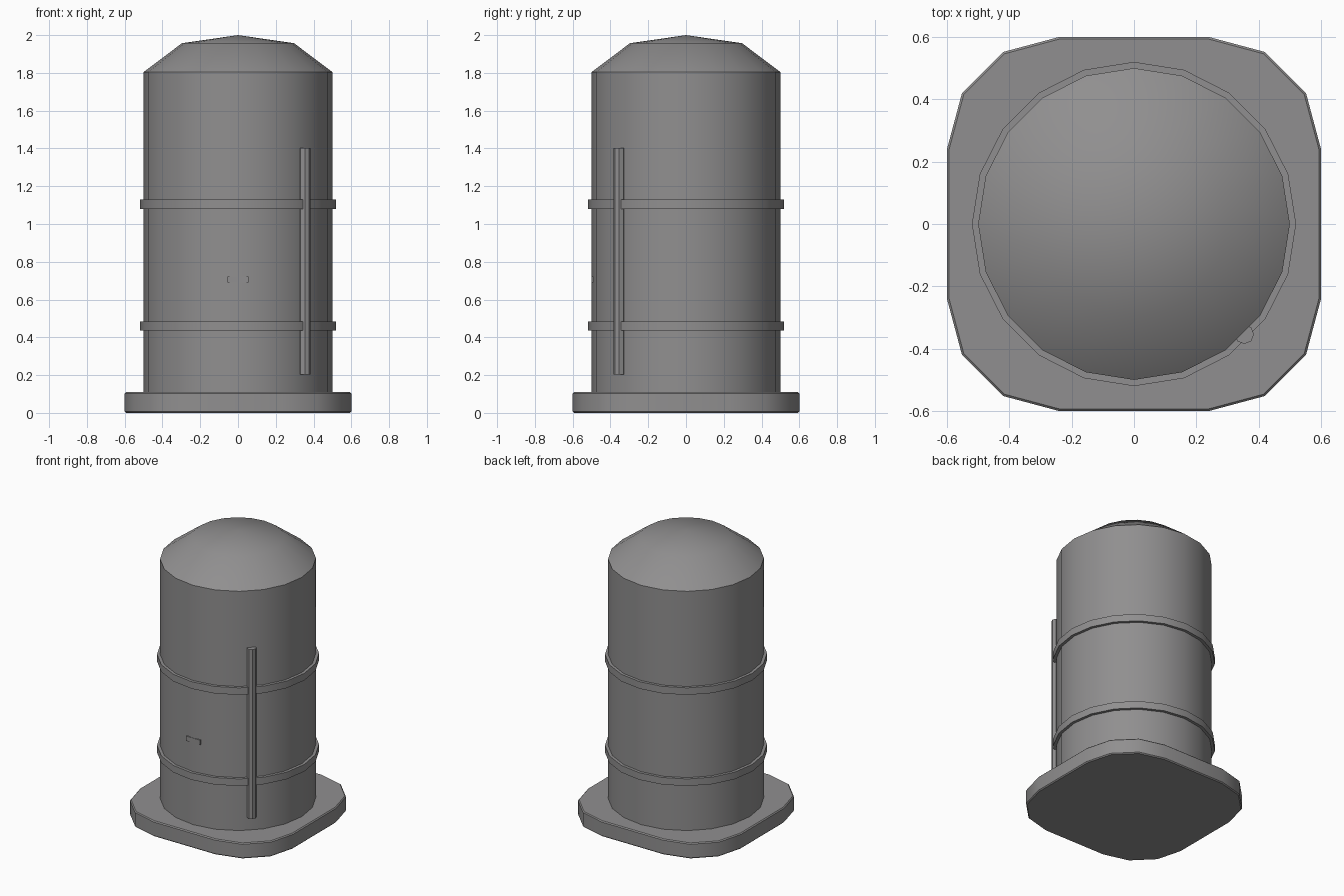
import bpy, bmesh, math
from math import cos, sin, pi

if "Cube" in bpy.data.objects:
    bpy.data.objects.remove(bpy.data.objects["Cube"])

grey = bpy.data.materials.new("mid grey")
grey.diffuse_color = (0.28, 0.275, 0.277, 1)
grey.use_nodes = True
grey.node_tree.nodes["Principled BSDF"].inputs["Base Color"].default_value = grey.diffuse_color


def finish(name, bm, loc=(0, 0, 0)):
    """Turn a bmesh into a smooth-by-angle grey object."""
    bmesh.ops.recalc_face_normals(bm, faces=bm.faces)
    me = bpy.data.meshes.new(name)
    bm.to_mesh(me)
    bm.free()
    me.materials.append(grey)
    ob = bpy.data.objects.new(name, me)
    ob.location = loc
    bpy.context.collection.objects.link(ob)
    bpy.ops.object.select_all(action='DESELECT')
    ob.select_set(True)
    bpy.context.view_layer.objects.active = ob
    bpy.ops.object.shade_smooth_by_angle(angle=math.radians(31))
    return ob


def lathe(name, profile, sides, loc=(0, 0, 0)):
    """Revolve (radius, z) points about z; radius 0 closes to a point."""
    bm = bmesh.new()
    rings = []
    for r, z in profile:
        if r == 0:
            rings.append([bm.verts.new((0, 0, z))] * sides)
        else:
            rings.append([bm.verts.new((r * cos(2 * pi * i / sides),
                                        r * sin(2 * pi * i / sides), z))
                          for i in range(sides)])
    for a, b in zip(rings, rings[1:]):
        for i in range(sides):
            j = (i + 1) % sides
            bm.faces.new(dict.fromkeys((a[i], a[j], b[j], b[i])))
    return finish(name, bm, loc)


# base plinth: rounded square with slightly chamfered rims
bm = bmesh.new()
rings = []
for inset, z in ((0.007, 0), (0, 0.007), (0, 0.103), (0.007, 0.11)):
    ring = []
    for q, (sx, sy) in enumerate(((1, 1), (-1, 1), (-1, -1), (1, -1))):
        for k in range(4):
            a = q * pi / 2 + k * pi / 6
            r = 0.36 - inset
            ring.append(bm.verts.new((sx * 0.24 + r * cos(a),
                                      sy * 0.24 + r * sin(a), z)))
    rings.append(ring)
for a, b in zip(rings, rings[1:]):
    for i in range(16):
        j = (i + 1) % 16
        bm.faces.new((a[i], a[j], b[j], b[i]))
bm.faces.new(rings[0])
bm.faces.new(rings[-1])
finish("base_plinth", bm)

# tank body with faceted dome roof
lathe("tank_body", [(0, 0.1), (0.5, 0.1), (0.5, 1.804), (0.297, 1.957), (0, 2.0)], 20)

# reinforcing bands
for name, z in (("lower_band", 0.46), ("upper_band", 1.105)):
    lathe(name, [(0.495, z - 0.025), (0.52, z - 0.025),
                 (0.52, z + 0.025), (0.495, z + 0.025)], 20)

# vertical pipe at the front right
lathe("side_pipe", [(0, 0.203), (0.031, 0.203), (0.031, 1.402), (0, 1.402)], 8,
      (0.354, -0.354, 0))

# small plate just proud of the front
bm = bmesh.new()
bmesh.ops.create_cube(bm, size=1)
bmesh.ops.scale(bm, vec=(0.11, 0.02, 0.034), verts=bm.verts)
finish("front_plate", bm, (0, -0.491, 0.706))
